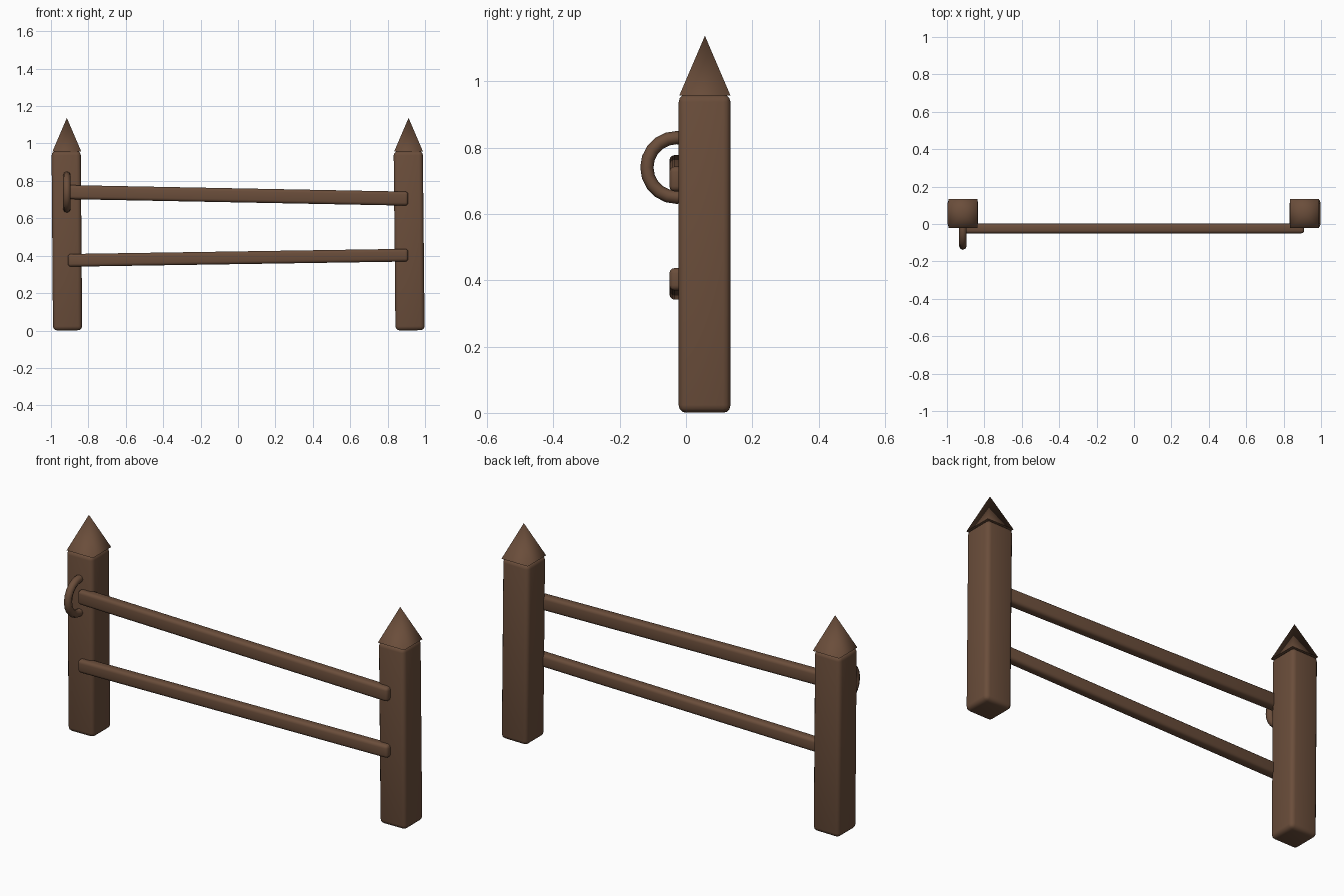
import bpy, math

if "Cube" in bpy.data.objects:
    bpy.data.objects.remove(bpy.data.objects["Cube"])

wood = bpy.data.materials.new("brown_wood")
wood.diffuse_color = (0.145, 0.075, 0.043, 1)
wood.use_nodes = True
wood.node_tree.nodes["Principled BSDF"].inputs["Base Color"].default_value = wood.diffuse_color


def finish(name, angle):
    ob = bpy.context.object
    ob.name = name
    ob.data.materials.append(wood)
    bpy.ops.object.shade_smooth_by_angle(angle=math.radians(angle))
    return ob


def rounded_box(name, size, loc, rot_y, bevel):
    bpy.ops.mesh.primitive_cube_add(size=1, location=loc, rotation=(0, rot_y, 0))
    ob = bpy.context.object
    ob.scale = size
    bpy.ops.object.transform_apply(location=False, rotation=False, scale=True)
    mod = ob.modifiers.new("round", 'BEVEL')
    mod.width = bevel
    mod.segments = 3
    bpy.ops.object.modifier_apply(modifier="round")
    return finish(name, 50)


# posts, leaning slightly, with pointed four-sided caps
for side, x, lean in (("left", -0.915, -0.008), ("right", 0.915, -0.010)):
    rounded_box(side + "_post", (0.156, 0.156, 0.958), (x, 0.056, 0.48), lean, 0.022)
    bpy.ops.mesh.primitive_cone_add(vertices=4, radius1=0.109, radius2=0, depth=0.18,
                                    location=(x - 0.003 * (x > 0), 0.057, 1.047),
                                    rotation=(0, 0, math.pi / 4))
    finish(side + "_cap", 90)

# rails, each sloping slightly
for name, height, z_left, z_right in (("upper_rail", 0.075, 0.74, 0.705),
                                      ("lower_rail", 0.068, 0.375, 0.403)):
    rounded_box(name, (1.82, 0.052, height), (0, -0.024, (z_left + z_right) / 2),
                math.atan2(z_left - z_right, 1.82), 0.016)

# ring hanging on the left post
bpy.ops.mesh.primitive_torus_add(major_radius=0.09, minor_radius=0.02,
                                 major_segments=20, minor_segments=8,
                                 location=(-0.915, -0.028, 0.74),
                                 rotation=(0, math.pi / 2, 0))
finish("ring", 60)
